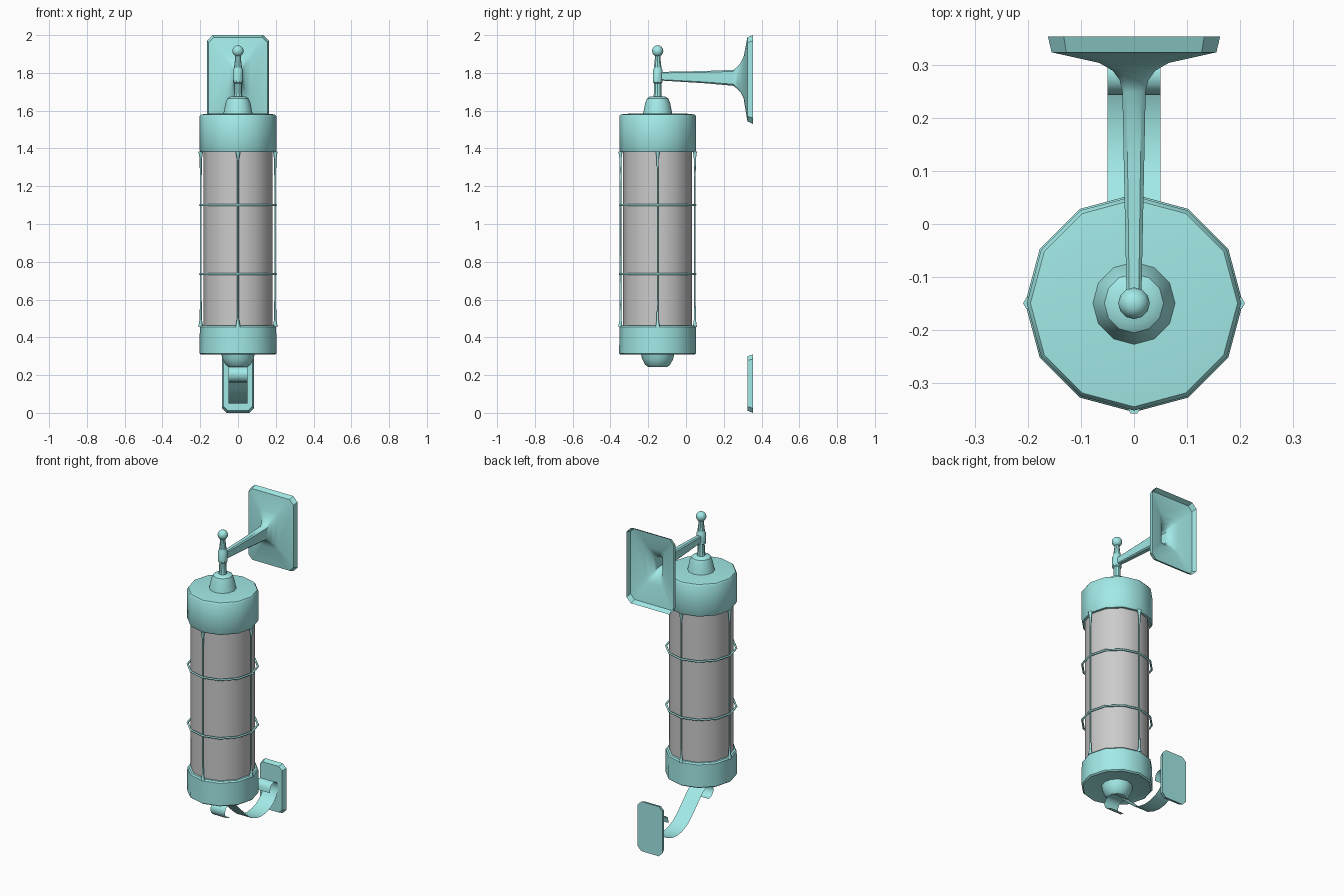
import bpy, bmesh, math
from mathutils import Vector

if "Cube" in bpy.data.objects:
    bpy.data.objects.remove(bpy.data.objects["Cube"])

AXIS_Y = -0.15
teal = bpy.data.materials.new("painted_metal")
teal.diffuse_color = (0.36, 0.82, 0.80, 1)
teal.use_nodes = True
teal.node_tree.nodes["Principled BSDF"].inputs["Base Color"].default_value = teal.diffuse_color


def finish(name, bm, mat=teal, angle=35, fix_normals=True):
    if fix_normals:
        bmesh.ops.recalc_face_normals(bm, faces=bm.faces)
    me = bpy.data.meshes.new(name)
    bm.to_mesh(me)
    bm.free()
    ob = bpy.data.objects.new(name, me)
    bpy.context.collection.objects.link(ob)
    if mat:
        me.materials.append(mat)
    bpy.ops.object.select_all(action='DESELECT')
    ob.select_set(True)
    bpy.context.view_layer.objects.active = ob
    bpy.ops.object.shade_smooth_by_angle(angle=math.radians(angle))
    return ob


def loft(name, rings, cap_start=True, cap_end=True, closed=False, **kw):
    """Skin a sequence of equal-length point loops."""
    bm = bmesh.new()
    loops = [[bm.verts.new(p) for p in r] for r in rings]
    n = len(loops[0])
    pairs = list(zip(loops, loops[1:])) + ([(loops[-1], loops[0])] if closed else [])
    for a, b in pairs:
        for i in range(n):
            j = (i + 1) % n
            bm.faces.new((a[i], a[j], b[j], b[i]))
    if cap_start and not closed:
        bm.faces.new(loops[0][::-1])
    if cap_end and not closed:
        bm.faces.new(loops[-1])
    return finish(name, bm, **kw)


def lathe(name, profile, sides=12, x=0.0, y=AXIS_Y, **kw):
    """Turn an (r, z) profile around a vertical axis."""
    ang = [2 * math.pi * i / sides for i in range(sides)]
    return loft(name, [[(x + r * math.cos(a), y + r * math.sin(a), z) for a in ang]
                       for r, z in profile], **kw)


def plate_ring(y, hx, z0, z1, c):
    """Rectangle with clipped corners, facing y."""
    return [(hx - c, y, z0), (hx, y, z0 + c), (hx, y, z1 - c), (hx - c, y, z1),
            (c - hx, y, z1), (-hx, y, z1 - c), (-hx, y, z0 + c), (c - hx, y, z0)]


# Lantern body: glass tube and two end caps
lathe("glass_tube", [(0.183, 0.44), (0.183, 1.40)], mat=None)
lathe("top_cap", [(0.197, 1.38), (0.203, 1.39), (0.203, 1.57), (0.196, 1.58), (0.155, 1.584)])
lathe("bottom_cap", [(0.165, 0.316), (0.195, 0.308), (0.204, 0.315), (0.202, 0.455), (0.195, 0.463)])

# Domes, stem and finial
lathe("top_dome", [(0.080, 1.575), (0.075, 1.595), (0.066, 1.64), (0.056, 1.665), (0.040, 1.675)])
lathe("bottom_dome", [(0.050, 0.243), (0.066, 0.255), (0.082, 0.285), (0.090, 0.318)])
lathe("stem", [(0.025, 1.67), (0.021, 1.69), (0.020, 1.745), (0.027, 1.75), (0.027, 1.815),
               (0.021, 1.825), (0.021, 1.83), (0.015, 1.88), (0.015, 1.90)], sides=10)
lathe("finial_ball", [(0.03 * math.sin(math.pi * t / 8), 1.916 - 0.03 * math.cos(math.pi * t / 8))
                      for t in range(1, 8)], sides=12, angle=60)

# Cage: four upright bars flared at the ends, two horizontal rings
for i, side in enumerate(("right", "back", "left", "front")):
    a = i * math.pi / 2
    lathe("cage_bar_" + side,
          [(0.013, 0.455), (0.006, 0.495), (0.005, 0.6), (0.005, 1.25), (0.006, 1.345), (0.013, 1.385)],
          sides=6, x=0.197 * math.cos(a), y=AXIS_Y + 0.197 * math.sin(a), angle=70)
for name, z in (("cage_ring_upper", 1.10), ("cage_ring_lower", 0.735)):
    rings = []
    for k in range(12):
        a = k * math.pi / 6
        rings.append([((0.2 + 0.006 * math.cos(b)) * math.cos(a),
                       AXIS_Y + (0.2 + 0.006 * math.cos(b)) * math.sin(a),
                       z + 0.006 * math.sin(b)) for b in [j * math.pi / 3 for j in range(6)]])
    loft(name, rings, closed=True, angle=70)

# Upper arm flaring into an open-backed wall plate: y, half width, z low, z high, corner
arm = [(-0.14, 0.014, 1.760, 1.805, 0.005), (0.10, 0.019, 1.745, 1.810, 0.007),
       (0.25, 0.022, 1.732, 1.816, 0.008), (0.272, 0.027, 1.715, 1.832, 0.010),
       (0.29, 0.040, 1.695, 1.855, 0.014), (0.305, 0.066, 1.665, 1.885, 0.018),
       (0.325, 0.156, 1.543, 1.988, 0.028), (0.355, 0.163, 1.530, 2.000, 0.030)]
loft("upper_arm_and_wall_plate", [plate_ring(*s) for s in arm], cap_end=False, angle=40)

# Lower wall plate
loft("lower_wall_plate", [plate_ring(0.325, 0.076, 0.012, 0.300, 0.022),
                          plate_ring(0.355, 0.086, 0.000, 0.310, 0.025)])

# Scrolled ribbon bracket: smooth path through (y, z) points
path = [(-0.152, 0.162), (-0.180, 0.168), (-0.200, 0.197), (-0.190, 0.232), (-0.155, 0.246),
        (-0.105, 0.230), (-0.035, 0.163), (0.06, 0.078), (0.16, 0.050), (0.25, 0.070),
        (0.305, 0.115), (0.324, 0.165), (0.310, 0.205), (0.280, 0.216), (0.252, 0.200), (0.244, 0.163)]
pts = [Vector(p) for p in path]
pts = [2 * pts[0] - pts[1]] + pts + [2 * pts[-1] - pts[-2]]
curve = []
for p0, p1, p2, p3 in zip(pts, pts[1:], pts[2:], pts[3:]):
    for t in (0, 0.5):
        curve.append(0.5 * (2 * p1 + (p2 - p0) * t + (2 * p0 - 5 * p1 + 4 * p2 - p3) * t * t
                            + (3 * p1 - p0 - 3 * p2 + p3) * t ** 3))
curve.append(pts[-2])
bm = bmesh.new()
rows = [[bm.verts.new((x, p.x, p.y)) for x in (-0.05, 0.05)] for p in curve]
for a, b in zip(rows, rows[1:]):
    bm.faces.new((a[0], a[1], b[1], b[0]))
finish("scroll_bracket", bm, angle=50, fix_normals=False)
